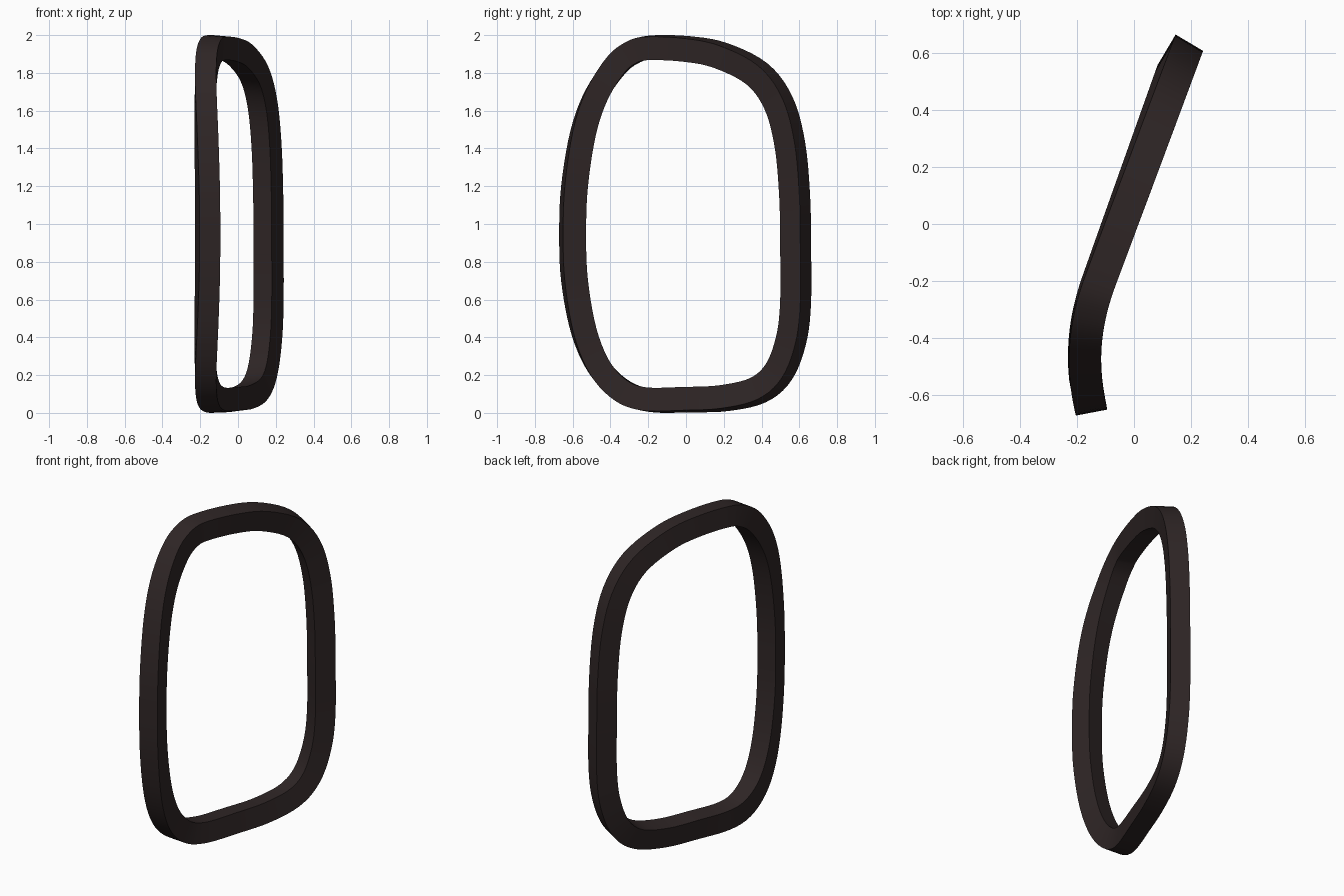
import bpy, bmesh, math
from mathutils import Vector

if "Cube" in bpy.data.objects:
    bpy.data.objects.remove(bpy.data.objects["Cube"])

HALF_WIDTH, HALF_DEPTH, STEPS = 0.062, 0.056, 5

# Centre line of the ring seen from the side (y, z)
outline = [(-0.19, 1.933), (0, 1.927), (0.18, 1.893), (0.375, 1.795), (0.49, 1.64),
           (0.55, 1.42), (0.575, 1.15), (0.58, 0.9), (0.58, 0.58), (0.555, 0.38),
           (0.49, 0.215), (0.38, 0.12), (0.2, 0.078), (0, 0.07), (-0.2, 0.07),
           (-0.335, 0.115), (-0.455, 0.235), (-0.54, 0.43), (-0.59, 0.7),
           (-0.6, 0.95), (-0.59, 1.2), (-0.545, 1.48), (-0.475, 1.68),
           (-0.37, 1.84), (-0.28, 1.91)]


def bend(y):
    """Sideways sweep of the ring, curling at the front."""
    return -0.05 + 0.365 * y + 0.68 * min(0, y + 0.2) ** 2


def bend_slope(y):
    return 0.365 + 1.36 * min(0, y + 0.2)


def smooth_loop(points, steps):
    """Closed smooth curve through the points."""
    pts = [Vector(p) for p in points]
    n = len(pts)
    path = []
    for i in range(n):
        a, b, c, d = (pts[(i + k) % n] for k in (-1, 0, 1, 2))
        for s in range(steps):
            t = s / steps
            path.append(0.5 * (2 * b + (c - a) * t + (2 * a - 5 * b + 4 * c - d) * t ** 2
                               + (3 * b - a - 3 * c + d) * t ** 3))
    return path


path = [Vector((bend(p.x), p.x, p.y)) for p in smooth_loop(outline, STEPS)]
count = len(path)

# Sweep a slightly rolled rectangular section round the path
bm = bmesh.new()
rings = []
for i, centre in enumerate(path):
    tangent = (path[(i + 1) % count] - path[i - 1]).normalized()
    side = Vector((1, -bend_slope(centre.y), 0)).normalized()
    outward = side.cross(tangent).normalized()
    if outward.dot(Vector((0, centre.y, centre.z - 1))) < 0:
        outward.negate()
    outward = (outward + side * (0.1 + 0.15 * centre.y)).normalized()
    side = (side - outward * side.dot(outward)).normalized()
    rings.append([bm.verts.new(centre + outward * HALF_WIDTH * u + side * HALF_DEPTH * v)
                  for u, v in ((1, 1), (1, -1), (-1, -1), (-1, 1))])
for i in range(count):
    a, b = rings[i], rings[(i + 1) % count]
    for k in range(4):
        m = (k + 1) % 4
        bm.faces.new((a[k], a[m], b[m], b[k]))
bmesh.ops.recalc_face_normals(bm, faces=bm.faces)

mesh = bpy.data.meshes.new("frame_ring")
bm.to_mesh(mesh)
bm.free()
ring = bpy.data.objects.new("frame_ring", mesh)
bpy.context.collection.objects.link(ring)

# Dark brown finish
mat = bpy.data.materials.new("dark_brown")
mat.use_nodes = True
colour = (0.028, 0.019, 0.019, 1)
mat.diffuse_color = colour
mat.node_tree.nodes["Principled BSDF"].inputs["Base Color"].default_value = colour
mesh.materials.append(mat)

bpy.ops.object.select_all(action='DESELECT')
ring.select_set(True)
bpy.context.view_layer.objects.active = ring
bpy.ops.object.shade_smooth_by_angle(angle=math.radians(35))
